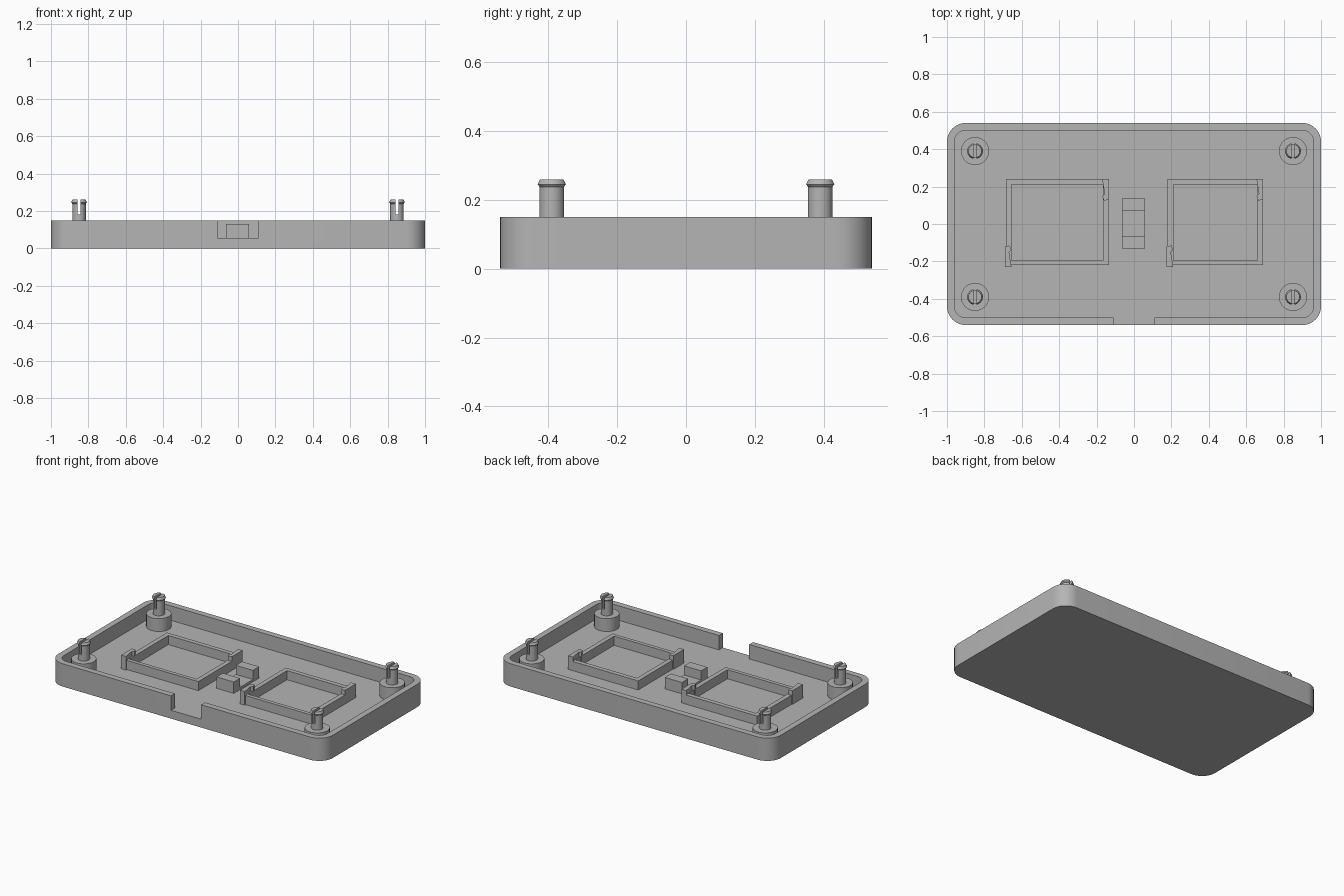
import bpy, bmesh, math

cube = bpy.data.objects.get("Cube")
if cube:
    bpy.data.objects.remove(cube, do_unlink=True)

grey = bpy.data.materials.new("plain grey plastic")
grey.use_nodes = True
colour = (0.46, 0.46, 0.46, 1)
grey.diffuse_color = colour
grey.node_tree.nodes["Principled BSDF"].inputs["Base Color"].default_value = colour

FLOOR, RIM = 0.055, 0.15


def finish(bm, name):
    bmesh.ops.recalc_face_normals(bm, faces=bm.faces)
    mesh = bpy.data.meshes.new(name)
    bm.to_mesh(mesh)
    bm.free()
    mesh.materials.append(grey)
    ob = bpy.data.objects.new(name, mesh)
    bpy.context.collection.objects.link(ob)
    return ob


def prism(name, outline, z0, z1):
    bm = bmesh.new()
    face = bm.faces.new([bm.verts.new((x, y, z0)) for x, y in outline])
    top = bmesh.ops.extrude_face_region(bm, geom=[face])["geom"]
    verts = [v for v in top if isinstance(v, bmesh.types.BMVert)]
    bmesh.ops.translate(bm, verts=verts, vec=(0, 0, z1 - z0))
    return finish(bm, name)


def rect(x0, x1, y0, y1):
    return [(x0, y0), (x1, y0), (x1, y1), (x0, y1)]


def rounded(hx, hy, r, steps=10):
    pts = []
    for i, (sx, sy) in enumerate([(1, 1), (-1, 1), (-1, -1), (1, -1)]):
        for k in range(steps + 1):
            a = math.pi / 2 * (i + k / steps)
            pts.append((sx * (hx - r) + r * math.cos(a),
                        sy * (hy - r) + r * math.sin(a)))
    return pts


def lathe(name, profile, x, y, sides=32):
    bm = bmesh.new()
    rings = [[bm.verts.new((x + r * math.cos(2 * math.pi * k / sides),
                            y + r * math.sin(2 * math.pi * k / sides), z))
              for k in range(sides)] for r, z in profile]
    for a, b in zip(rings, rings[1:]):
        for k in range(sides):
            n = (k + 1) % sides
            bm.faces.new((a[k], a[n], b[n], b[k]))
    bm.faces.new(rings[0])
    bm.faces.new(rings[-1])
    return finish(bm, name)


def activate(ob):
    bpy.ops.object.select_all(action="DESELECT")
    ob.select_set(True)
    bpy.context.view_layer.objects.active = ob


def cut(ob, cutter):
    mod = ob.modifiers.new("cut", "BOOLEAN")
    mod.object = cutter
    mod.operation = "DIFFERENCE"
    mod.solver = "EXACT"
    activate(ob)
    bpy.ops.object.modifier_apply(modifier=mod.name)
    bpy.data.objects.remove(cutter, do_unlink=True)


def smooth(ob):
    activate(ob)
    bpy.ops.object.shade_smooth_by_angle(angle=math.radians(30))


# Tray with hollow interior and a notch in the front wall
tray = prism("tray", rounded(1, 0.54, 0.1), 0, RIM)
cut(tray, prism("cavity", rounded(0.96, 0.5, 0.06), FLOOR, 0.3))
cut(tray, prism("notch", rect(-0.11, 0.11, -0.6, -0.48), FLOOR, 0.3))
smooth(tray)

# Corner bosses, each with a slotted snap peg
BOSS_TOP = 0.14
peg_profile = [(0.036, BOSS_TOP - 0.01), (0.036, 0.238), (0.042, 0.245), (0.035, 0.26)]
for side, x in (("right", -0.85), ("left", 0.85)):
    for end, y in (("front", -0.39), ("back", 0.39)):
        tag = end + "_" + side
        smooth(lathe("boss_" + tag, [(0.075, FLOOR - 0.01), (0.075, BOSS_TOP)], x, y))
        peg = lathe("peg_" + tag, peg_profile, x, y)
        cut(peg, prism("slot", rect(x - 0.008, x + 0.008, y - 0.1, y + 0.1), 0.18, 0.3))
        smooth(peg)

# Two square holder frames with a hooked clip at opposite corners
Y0, Y1 = -0.22, 0.24
WALL = 0.03
hook = [(0, 0), (0, -0.11), (-0.025, -0.115), (-0.035, -0.09),
        (-0.022, -0.08), (-0.035, 0)]
for side, x0, x1 in (("right", -0.685, -0.135), ("left", 0.18, 0.69)):
    frame = prism("holder_frame_" + side, rect(x0, x1, Y0, Y1), FLOOR - 0.01, 0.115)
    cut(frame, prism("opening", rect(x0 + WALL, x1 - WALL, Y0 + 0.025, Y1 - 0.03),
                     FLOOR, 0.3))
    prism("back_clip_" + side, [(x1 + a, Y1 + b) for a, b in hook], FLOOR - 0.01, 0.145)
    prism("front_clip_" + side, [(x0 - 0.005 - a, Y0 - 0.01 - b) for a, b in hook],
          FLOOR - 0.01, 0.145)

# Centre cradle: two blocks joined by a low pad
prism("cradle_front_block", rect(-0.065, 0.06, -0.13, -0.065), FLOOR - 0.01, 0.13)
prism("cradle_back_block", rect(-0.065, 0.06, 0.07, 0.135), FLOOR - 0.01, 0.13)
prism("cradle_pad", rect(-0.065, 0.06, -0.065, 0.07), FLOOR - 0.01, 0.07)
